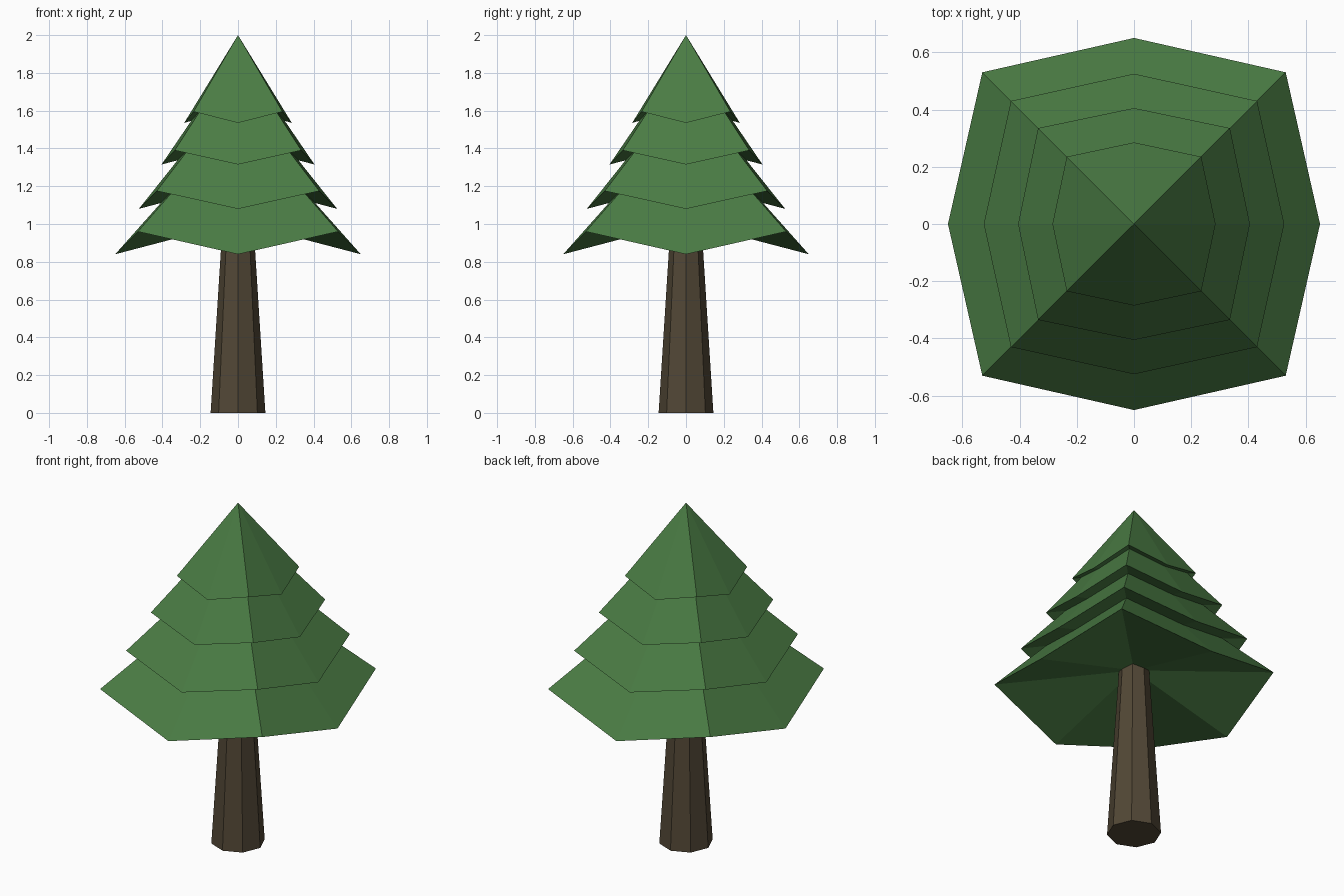
import bpy
import bmesh
from math import cos, sin, tau

cube = bpy.data.objects.get("Cube")
if cube:
    bpy.data.objects.remove(cube, do_unlink=True)


def make_material(name, color):
    mat = bpy.data.materials.new(name)
    mat.use_nodes = True
    mat.diffuse_color = color
    mat.node_tree.nodes["Principled BSDF"].inputs["Base Color"].default_value = color
    return mat


def make_object(name, bm, mat):
    bmesh.ops.recalc_face_normals(bm, faces=bm.faces)
    mesh = bpy.data.meshes.new(name)
    bm.to_mesh(mesh)
    bm.free()
    mesh.materials.append(mat)
    obj = bpy.data.objects.new(name, mesh)
    bpy.context.collection.objects.link(obj)
    return obj


def make_tier(name, side, side_z, corner, corner_z, top_z, under_z, mat):
    """Eight-point pyramid: drooping sides, raised corners, hollow underside."""
    bm = bmesh.new()
    top = bm.verts.new((0, 0, top_z))
    under = bm.verts.new((0, 0, under_z))
    rim = []
    for i in range(8):
        r, z = (corner * 2 ** 0.5, corner_z) if i % 2 else (side, side_z)
        a = tau * i / 8
        rim.append(bm.verts.new((r * cos(a), r * sin(a), z)))
    for a, b in zip(rim, rim[1:] + rim[:1]):
        bm.faces.new((a, b, top))
        bm.faces.new((b, a, under))
    return make_object(name, bm, mat)


bark = make_material("bark brown", (0.084, 0.063, 0.036, 1))
needles = make_material("needle green", (0.069, 0.202, 0.058, 1))

# Tapered eight-sided trunk, running up inside the lowest tier
bm = bmesh.new()
rings = []
for r, z in ((0.145, 0), (0.078, 1.06)):
    rings.append([bm.verts.new((r * cos(tau * i / 8), r * sin(tau * i / 8), z))
                  for i in range(8)])
for i in range(8):
    j = (i + 1) % 8
    bm.faces.new((rings[0][i], rings[0][j], rings[1][j], rings[1][i]))
bm.faces.new(rings[0])
bm.faces.new(rings[1])
make_object("trunk", bm, bark)

# Foliage tiers, bottom to top
tiers = (
    ("lowest_foliage", 0.65, 0.84, 0.53, 0.96, 1.57, 1.01),
    ("lower_foliage", 0.525, 1.08, 0.43, 1.175, 1.74, 1.22),
    ("upper_foliage", 0.405, 1.315, 0.335, 1.39, 1.91, 1.42),
    ("top_foliage", 0.285, 1.535, 0.235, 1.595, 2.0, 1.62),
)
for tier in tiers:
    make_tier(*tier, needles)
